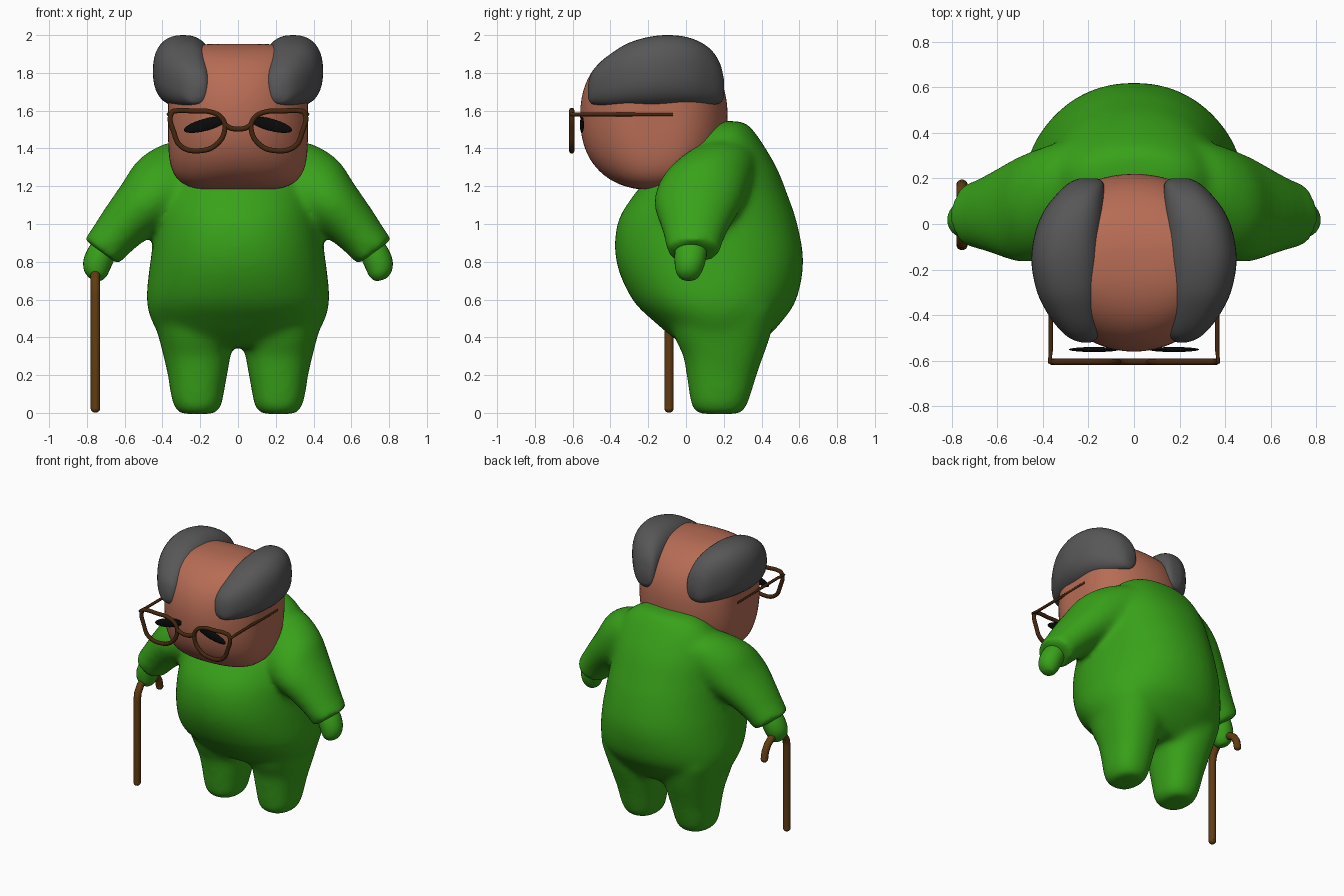
import bpy, bmesh, math
from mathutils import Vector

if "Cube" in bpy.data.objects:
    bpy.data.objects.remove(bpy.data.objects["Cube"])


def material(name, rgb):
    m = bpy.data.materials.new(name)
    m.diffuse_color = (*rgb, 1)
    m.use_nodes = True
    m.node_tree.nodes["Principled BSDF"].inputs["Base Color"].default_value = m.diffuse_color
    return m


GREEN = material("green", (0.04, 0.36, 0.01))
SKIN = material("skin", (0.47, 0.15, 0.09))
GREY = material("grey", (0.095, 0.095, 0.095))
BROWN = material("brown", (0.06, 0.02, 0.005))
WOOD = material("wood", (0.12, 0.045, 0.006))
BLACK = material("black", (0.003, 0.003, 0.003))


def finish(name, bm, mat):
    bmesh.ops.recalc_face_normals(bm, faces=bm.faces)
    me = bpy.data.meshes.new(name)
    bm.to_mesh(me)
    bm.free()
    for p in me.polygons:
        p.use_smooth = True
    me.materials.append(mat)
    ob = bpy.data.objects.new(name, me)
    bpy.context.collection.objects.link(ob)
    return ob


def catmull(rows, steps):
    out = []
    for i in range(len(rows) - 1):
        quad = [rows[max(i - 1, 0)], rows[i], rows[i + 1], rows[min(i + 2, len(rows) - 1)]]
        for k in range(steps):
            t = k / steps
            out.append([0.5 * (2 * b + (c - a) * t + (2 * a - 5 * b + 4 * c - d) * t * t
                               + (3 * b - a - 3 * c + d) * t ** 3) for a, b, c, d in zip(*quad)])
    return out + [list(rows[-1])]


def loft(bm, rows, power=2.0, n=40, steps=5):
    """Skin closed sections; each row is centre, U half-axis, V half-axis."""
    rings = []
    for r in catmull(rows, steps):
        c, u, v = Vector(r[0:3]), Vector(r[3:6]), Vector(r[6:9])
        ring = []
        for k in range(n):
            a = 2 * math.pi * k / n
            x, y = math.cos(a), math.sin(a)
            x, y = (math.copysign(abs(q) ** (2 / power), q) for q in (x, y))
            ring.append(bm.verts.new(c + u * x + v * y))
        rings.append(ring)
    for a, b in zip(rings, rings[1:]):
        for k in range(n):
            j = (k + 1) % n
            bm.faces.new((a[k], a[j], b[j], b[k]))
    bm.faces.new(rings[0])
    bm.faces.new(rings[-1])


def horizontal(x0, x1, y0, y1, z):
    return ((x0 + x1) / 2, (y0 + y1) / 2, z, (x1 - x0) / 2, 0, 0, 0, (y1 - y0) / 2, 0)


def tube(name, splines, radius, mat):
    """Each spline is (points, cyclic, smooth)."""
    cu = bpy.data.curves.new(name, 'CURVE')
    cu.dimensions = '3D'
    cu.bevel_depth = radius
    cu.bevel_resolution = 3
    cu.use_fill_caps = True
    cu.resolution_u = 6
    for pts, cyclic, smooth in splines:
        s = cu.splines.new('BEZIER')
        s.bezier_points.add(len(pts) - 1)
        for bp, p in zip(s.bezier_points, pts):
            bp.co = p
            bp.handle_left_type = bp.handle_right_type = 'AUTO' if smooth else 'VECTOR'
        s.use_cyclic_u = cyclic
    cu.materials.append(mat)
    ob = bpy.data.objects.new(name, cu)
    bpy.context.collection.objects.link(ob)
    return ob


def ellipsoid(name, loc, radii, mat, tilt=0):
    bm = bmesh.new()
    bmesh.ops.create_uvsphere(bm, u_segments=32, v_segments=16, radius=1)
    ob = finish(name, bm, mat)
    ob.location, ob.scale, ob.rotation_euler = loc, radii, (0, tilt, 0)
    return ob


# Body: torso, legs and sleeves fused into one soft skin
bm = bmesh.new()
torso = [(1.545, .12, .17, .29), (1.525, .22, .10, .33), (1.45, .32, 0, .39), (1.3, .38, -.15, .48),
         (1.15, .41, -.28, .54), (1.0, .435, -.365, .59), (.8, .465, -.37, .622),
         (.6, .485, -.285, .585), (.48, .455, -.165, .505), (.40, .40, -.07, .43),
         (.35, .33, .0, .37)]
loft(bm, [horizontal(-w, w, a, b, z) for z, w, a, b in torso], 2.15)
leg = [(.55, .06, .46, -.09, .48), (.4, .03, .42, -.06, .445), (.3, .04, .395, -.015, .41),
       (.2, .057, .372, .002, .375), (.1, .075, .357, .017, .345), (.035, .088, .34, .028, .322),
       (-.006, .12, .31, .06, .29)]
arm = [(.10, .21, 1.31, .20, .19), (.22, .17, 1.30, .21, .21), (.36, .105, 1.215, .21, .24),
       (.48, .065, 1.11, .17, .235), (.60, .05, .995, .137, .185), (.68, .042, .905, .118, .153),
       (.725, .038, .85, .115, .145)]
for s in (-1, 1):
    loft(bm, [horizontal(s * a, s * b, c, d, z) for z, a, b, c, d in leg], 2.3)
    loft(bm, [(s * x, y, z, s * r * .8, 0, r * .6, 0, ry, 0) for x, y, z, r, ry in arm])
body = finish("body", bm, GREEN)
rm = body.modifiers.new("fuse", 'REMESH')
rm.mode = 'VOXEL'
rm.voxel_size = 0.018
rm.use_smooth_shade = True
sm = body.modifiers.new("soften", 'SMOOTH')
sm.factor = 0.5
sm.iterations = 28

# Hands
for s, side in ((-1, "right"), (1, "left")):
    bm = bmesh.new()
    hand = [(.69, .03, .90, .07, .08), (.72, .025, .85, .075, .085), (.745, .02, .79, .073, .08),
            (.755, .015, .74, .06, .065), (.757, .015, .71, .035, .04), (.757, .015, .702, .01, .01)]
    loft(bm, [(s * x, y, z, s * a, 0, a * .25, 0, b, 0) for x, y, z, a, b in hand], n=24)
    finish(side + "_hand", bm, GREEN)

# Head: boxy from the front, round from the side, face and nape bowed across
bm = bmesh.new()
bmesh.ops.create_icosphere(bm, subdivisions=5, radius=1)
for v in bm.verts:
    x, y, z = abs(v.co.x / .37), abs(v.co.y / .39), abs(v.co.z / .387)
    f = (x ** 4.5 + (y ** 2.3 + z ** 2.3) ** (4.5 / 2.3)) ** (-1 / 4.5)
    v.co *= f
    v.co.y *= 1 - (.42 if v.co.y < 0 else .32) * (v.co.x / .37) ** 2
    v.co += Vector((0, -.17, 1.567))
finish("head", bm, SKIN)

# Hair tufts, lofted front to back: y, x range, z range
hair = [(-.52, .19, .23, 1.67, 1.73), (-.505, .165, .275, 1.64, 1.79), (-.47, .15, .32, 1.63, 1.84),
        (-.4, .145, .375, 1.622, 1.90), (-.3, .14, .425, 1.62, 1.96), (-.17, .135, .45, 1.62, 1.995),
        (-.05, .135, .437, 1.625, 1.998), (.05, .13, .40, 1.627, 1.975), (.13, .13, .34, 1.63, 1.925),
        (.18, .135, .285, 1.64, 1.85), (.2, .16, .24, 1.67, 1.77)]
for s, side in ((-1, "right"), (1, "left")):
    bm = bmesh.new()
    loft(bm, [(s * (a + b) / 2, y, (c + d) / 2, s * (b - a) / 2, 0, 0, 0, 0, (d - c) / 2)
              for y, a, b, c, d in hair], 2.4)
    finish(side + "_hair", bm, GREY)

# Eyes, sloping down outward
for s, side in ((-1, "right"), (1, "left")):
    ellipsoid(side + "_eye", (s * .175, -.551, 1.525), (.115, .011, .032), BLACK, s * .26)

# Glasses: rims, bridge and temples
rim = [(.35, 1.59), (.338, 1.48), (.30, 1.41), (.20, 1.388), (.115, 1.42), (.07, 1.50),
       (.085, 1.56), (.14, 1.592), (.24, 1.598), (.32, 1.6)]
Y = -.605
rims = [([(s * x, Y, z) for x, z in rim], True, True) for s in (-1, 1)]
bridge = [([(-.075, Y, 1.53), (-.04, Y, 1.508), (0, Y, 1.503), (.04, Y, 1.508), (.075, Y, 1.53)],
           False, True)]
tube("glasses_frame", rims + bridge, .014, BROWN)
tube("glasses_temples", [([(s * .345, Y, 1.588), (s * .37, Y, 1.58), (s * .365, -.55, 1.58),
                           (s * .365, -.07, 1.58)], False, False) for s in (-1, 1)], .010, BROWN)

# Walking stick with hooked handle
hook = [(-.755, .04 - .13 * math.cos(math.pi * k / 8), .63 + .13 * math.sin(math.pi * k / 8))
        for k in range(9)]
tube("walking_stick", [([(-.755, -.09, .02)] + hook, False, False)], .025, WOOD)
for name, y, z in (("stick_tip", -.09, .025), ("handle_tip", .17, .63)):
    ellipsoid(name, (-.755, y, z), (.025, .025, .024), WOOD)
